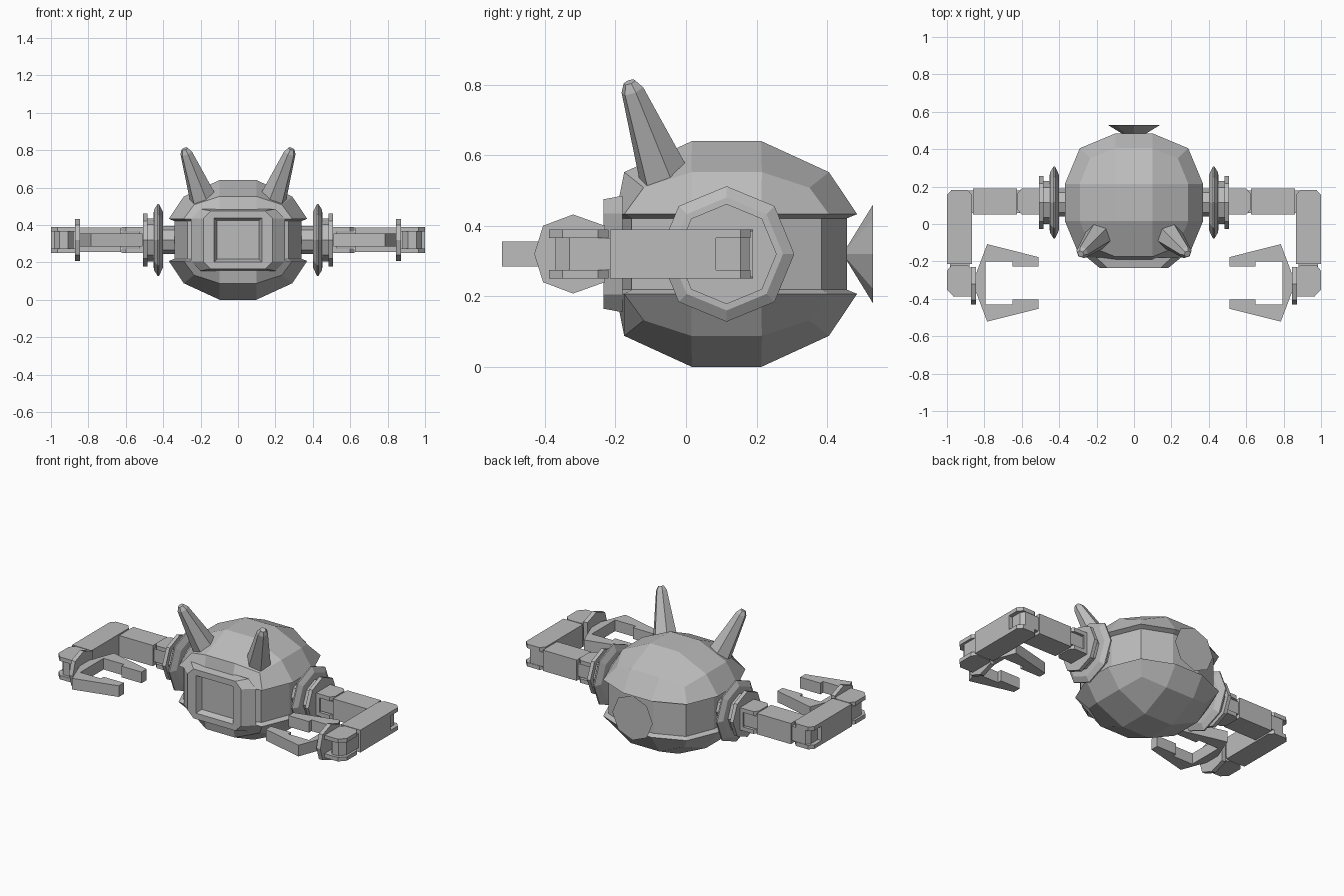
import bpy, bmesh, math
from mathutils import Vector

if "Cube" in bpy.data.objects:
    bpy.data.objects.remove(bpy.data.objects["Cube"])

CY, CZ = 0.115, 0.32          # body centre
grey = bpy.data.materials.new("plain grey")
grey.diffuse_color = (0.5, 0.5, 0.5, 1)
grey.use_nodes = True
grey.node_tree.nodes["Principled BSDF"].inputs["Base Color"].default_value = grey.diffuse_color


def finish(name, bm):
    bmesh.ops.recalc_face_normals(bm, faces=bm.faces)
    me = bpy.data.meshes.new(name)
    bm.to_mesh(me)
    bm.free()
    me.materials.append(grey)
    ob = bpy.data.objects.new(name, me)
    bpy.context.collection.objects.link(ob)
    return ob


def both_sides(ob):
    m = ob.modifiers.new("mirror", "MIRROR")
    m.use_mirror_merge = False
    return ob


def loft(name, rings):
    """Closed solid through rings with equal point counts."""
    bm = bmesh.new()
    vr = [[bm.verts.new(p) for p in r] for r in rings]
    n = len(vr[0])
    for a, b in zip(vr, vr[1:]):
        for i in range(n):
            bm.faces.new((a[i], a[(i + 1) % n], b[(i + 1) % n], b[i]))
    bm.faces.new(vr[0])
    bm.faces.new(vr[-1])
    return finish(name, bm)


def slab(name, pts, z0, z1):
    """Outline in x, y raised from z0 to z1, on both sides."""
    return both_sides(loft(name, [[(x, y, z) for x, y in pts] for z in (z0, z1)]))


def box(name, x0, x1, y0, y1, z0, z1):
    return slab(name, [(x0, y0), (x1, y0), (x1, y1), (x0, y1)], z0, z1)


def hinge(name, pts):
    for part, z0, z1 in (("upper", 0.365, 0.39), ("lower", 0.25, 0.275)):
        slab(f"{name}_{part}_plate", pts, z0, z1)


def ring(centre, u, v, r, n=8):
    return [centre + r * (math.cos(t) * u + math.sin(t) * v)
            for t in (2 * math.pi * i / n for i in range(n))]


X, Y, Z = Vector((1, 0, 0)), Vector((0, 1, 0)), Vector((0, 0, 1))

# Body: cube grid rounded to a faceted ball
bm = bmesh.new()
bmesh.ops.create_cube(bm, size=2)
bmesh.ops.subdivide_edges(bm, edges=bm.edges, cuts=2, use_grid_fill=True)
for v in bm.verts:
    outer = sum(abs(c) > 0.9 for c in v.co)
    big = {1: 0.37, 2: 0.29, 3: 0.235}[outer]
    small = {1: 0.098, 2: 0.1, 3: 0}[outer]
    p = [math.copysign(big if abs(c) > 0.9 else small, c) for c in v.co]
    groove = outer < 3 and abs(v.co.z) < 0.9
    z = math.copysign(0.113, p[2]) if groove else p[2] * (0.865 if outer == 1 else 0.8)
    v.co = (p[0], p[1] + CY, z + CZ)
# Recessed belt around the middle
belt = [f for f in bm.faces if abs(f.calc_center_median().z - CZ) < 0.02]
bmesh.ops.recalc_face_normals(bm, faces=bm.faces)
bmesh.ops.inset_region(bm, faces=belt, thickness=0.012, depth=-0.03)
# Flattened front
cut = bmesh.ops.bisect_plane(bm, geom=bm.verts[:] + bm.edges[:] + bm.faces[:],
                             plane_co=(0, -0.225, 0), plane_no=(0, -1, 0), clear_outer=True)
finish("body", bm)

# Face plate with recessed screen
def octagon(w, h, c, y):
    return [(x, y, z + CZ) for x, z in ((w, h - c), (w - c, h), (c - w, h), (-w, h - c),
                                      (-w, c - h), (c - w, -h), (w - c, -h), (w, c - h))]


bm = bmesh.new()
front = [bm.verts.new(p) for p in octagon(0.185, 0.155, 0.04, -0.234)]
back = [bm.verts.new(p) for p in octagon(0.25, 0.165, 0.05, -0.18)]
for i in range(8):
    j = (i + 1) % 8
    bm.faces.new((front[i], front[j], back[j], back[i]))
frame = [bm.verts.new((x, -0.234, CZ + z)) for x, z in
         ((0.128, 0.118), (-0.128, 0.118), (-0.128, -0.118), (0.128, -0.118))]
inner = [bm.verts.new((v.co.x * 0.87, -0.2, CZ + (v.co.z - CZ) * 0.87)) for v in frame]
for i in range(4):
    j = (i + 1) % 4
    a, b, c = front[2 * i], front[2 * i + 1], front[(2 * i + 2) % 8]
    bm.faces.new((a, b, frame[i]))
    bm.faces.new((b, c, frame[j], frame[i]))
    bm.faces.new((frame[i], frame[j], inner[j], inner[i]))
screen = bm.faces.new(inner)
bmesh.ops.recalc_face_normals(bm, faces=bm.faces)
if screen.normal.y > 0:
    bmesh.ops.reverse_faces(bm, faces=bm.faces)
me_plate = finish("face_plate", bm)
# The screen is set in front of the body's flattened face
for v in bpy.data.objects["body"].data.vertices:
    if v.co.y < -0.18 and abs(v.co.x) < 0.25:
        v.co.y = max(v.co.y, -0.19)

# Rear nozzle
loft("rear_nozzle", [ring(Vector((0, y, CZ)), X, Z, r) for y, r in ((0.45, 0.01), (0.53, 0.14))])

# Ears
base, tip = Vector((0.175, -0.05, 0.51)), Vector((0.277, -0.152, 0.785))
axis = (tip - base).normalized()
u = axis.cross(Vector((1, 1, 0)).normalized()).normalized()
v = axis.cross(u)
both_sides(loft("ear", [ring(base, u, v, 0.08, 6), ring(tip, u, v, 0.033, 6),
                        ring(tip + axis * 0.025, u, v, 0.018, 6)]))

# Shoulder spool
spool = ((0.32, 0.075), (0.40, 0.075), (0.402, 0.15), (0.422, 0.192), (0.43, 0.192),
         (0.45, 0.16), (0.452, 0.115), (0.483, 0.115), (0.484, 0.142), (0.507, 0.142))
both_sides(loft("shoulder", [ring(Vector((x, CY, CZ)), Z, Y, r) for x, r in spool]))

# Shoulder hinge and upper arm
hinge("shoulder_hinge", [(0.5, 0.05), (0.6, 0.05), (0.622, 0.075), (0.622, 0.165),
                         (0.6, 0.19), (0.5, 0.19)])
box("shoulder_block", 0.5, 0.53, 0.05, 0.19, 0.25, 0.39)
box("shoulder_tongue", 0.53, 0.64, 0.06, 0.18, 0.28, 0.36)
box("upper_arm", 0.625, 0.86, 0.05, 0.19, 0.255, 0.385)

# Elbow and forearm
slab("elbow_tongue", [(0.85, 0.06), (0.96, 0.06), (0.975, 0.09), (0.975, 0.155),
                      (0.955, 0.18), (0.85, 0.18)], 0.275, 0.365)
hinge("elbow_hinge", [(0.865, 0.08), (1, 0.08), (1, 0.155), (0.975, 0.183),
                      (0.89, 0.183), (0.865, 0.155)])
box("forearm", 0.865, 1.0, -0.215, 0.085, 0.25, 0.39)

# Wrist
slab("wrist_tongue", [(0.88, -0.21), (0.88, -0.33), (0.91, -0.37), (0.955, -0.37),
                      (0.985, -0.33), (0.985, -0.21)], 0.275, 0.365)
hinge("wrist_hinge", [(0.865, -0.24), (0.89, -0.22), (0.975, -0.22), (1, -0.25),
                      (1, -0.35), (0.965, -0.388), (0.865, -0.388)])
both_sides(loft("wrist_plate", [[(x, y, CZ + z) for y, z in (
    (-0.23, 0.08), (-0.32, 0.112), (-0.405, 0.08), (-0.43, 0),
    (-0.405, -0.08), (-0.32, -0.112), (-0.23, -0.08))] for x in (0.845, 0.872)]))

# Claw: half outline reflected about its own centre line
half = [(0.85, 0.035), (0.785, 0.207), (0.51, 0.138), (0.51, 0.088),
        (0.65, 0.088), (0.65, 0.115), (0.793, 0.115)]
outline = [(x, -0.315 + d) for x, d in half] + [(x, -0.315 - d) for x, d in reversed(half)]
slab("claw", outline, 0.285, 0.355)
